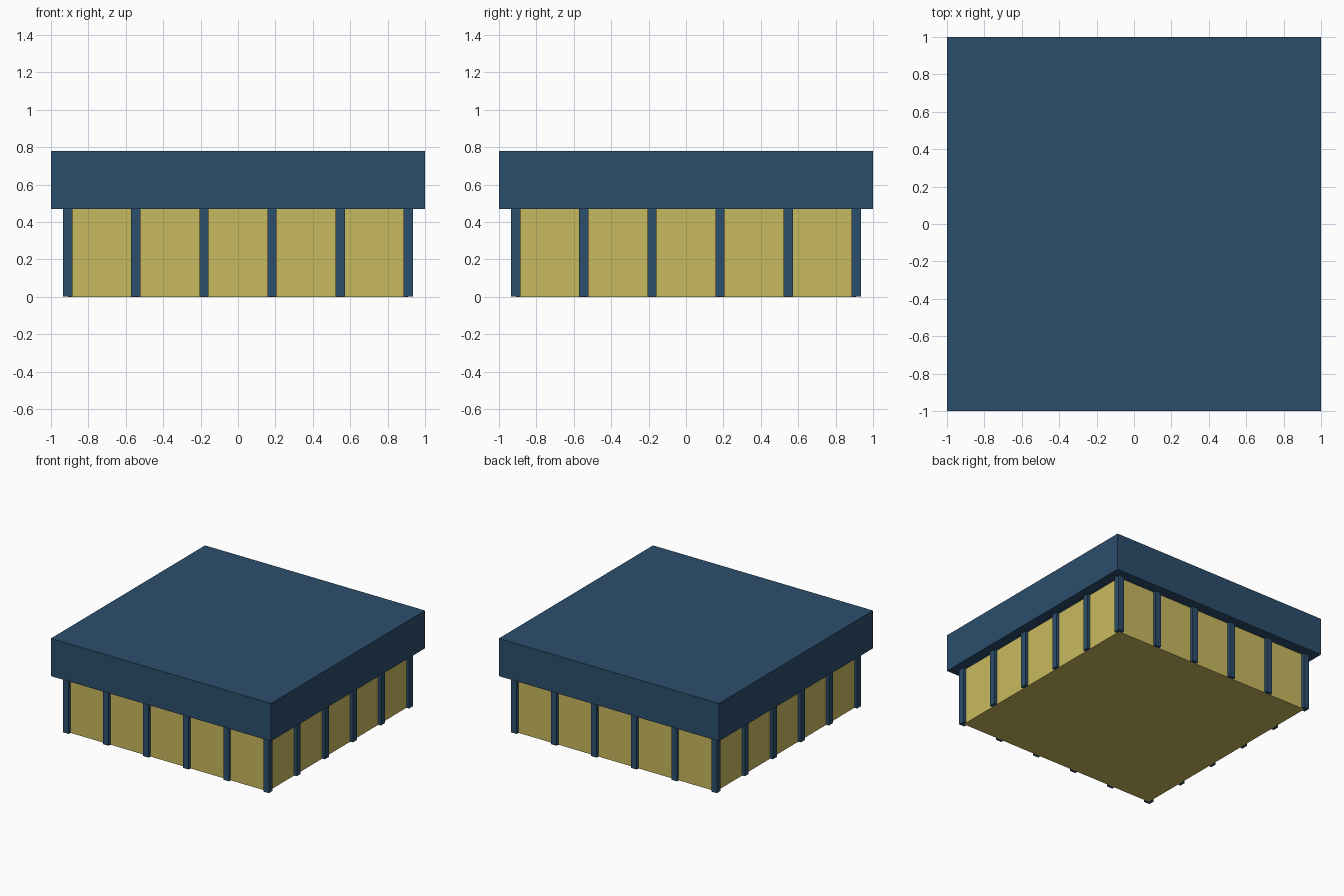
import bpy

cube = bpy.data.objects.get("Cube")
if cube:
    bpy.data.objects.remove(cube, do_unlink=True)


def make_material(name, rgb):
    mat = bpy.data.materials.new(name)
    mat.use_nodes = True
    color = (*rgb, 1)
    mat.diffuse_color = color
    mat.node_tree.nodes["Principled BSDF"].inputs["Base Color"].default_value = color
    return mat


def box(name, x, y, bottom, top, size, mat):
    """Square-plan box from bottom to top, centred on x, y."""
    bpy.ops.mesh.primitive_cube_add(size=1, location=(x, y, (bottom + top) / 2))
    obj = bpy.context.object
    obj.name = name
    obj.scale = (size, size, top - bottom)
    bpy.ops.object.transform_apply(location=False, rotation=False, scale=True)
    obj.data.materials.append(mat)
    return obj


blue = make_material("slate blue", (0.025, 0.077, 0.15))
yellow = make_material("muted yellow", (0.584, 0.487, 0.114))

EAVES = 0.47
WALL = 0.91     # half width of the walls, on the post centre line
BAYS = 5

# Flat roof slab and the walls beneath it
box("roof", 0, 0, EAVES, 0.78, 2, blue)
box("walls", 0, 0, 0, EAVES, 2 * WALL, yellow)

# Posts evenly spaced round all four walls, half sunk into them
for i in range(BAYS + 1):
    for j in range(BAYS + 1):
        if i in (0, BAYS) or j in (0, BAYS):
            x = WALL * (2 * i / BAYS - 1)
            y = WALL * (2 * j / BAYS - 1)
            box("post", x, y, 0.001, EAVES, 0.05, blue)
